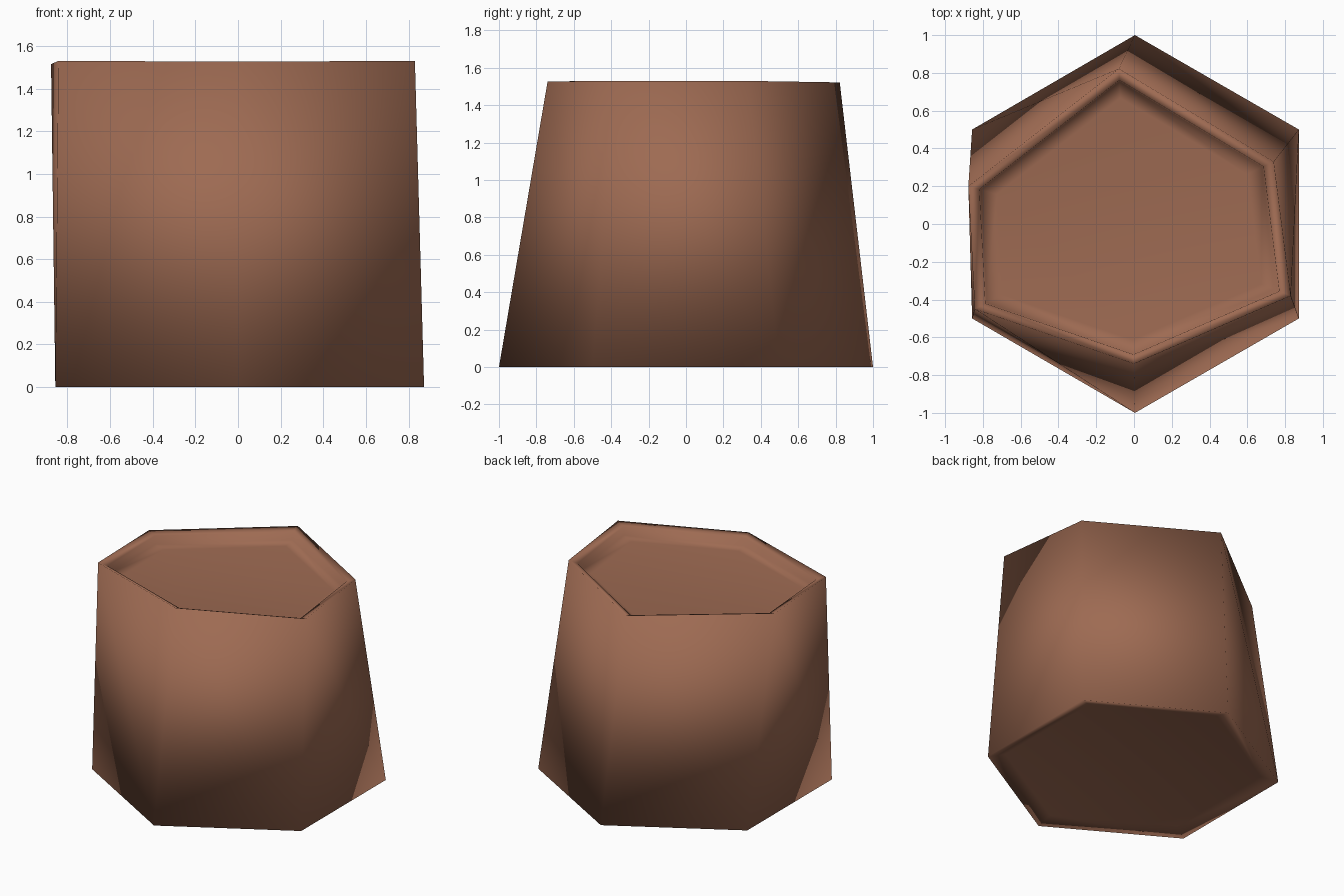
import bpy, bmesh
from mathutils import Vector

if "Cube" in bpy.data.objects:
    bpy.data.objects.remove(bpy.data.objects["Cube"])

bark = bpy.data.materials.new("warm brown")
bark.diffuse_color = (0.34, 0.145, 0.085, 1)
bark.use_nodes = True
bark.node_tree.nodes["Principled BSDF"].inputs["Base Color"].default_value = bark.diffuse_color

# outlines, clockwise from the back corner
base = [(0.005, 1, 0), (0.873, 0.5, 0), (0.873, -0.5, 0),
        (0.005, -1, 0), (-0.857, -0.5, 0), (-0.857, 0.5, 0)]
rim = [(-0.08, 0.822, 1.522), (0.74, 0.33, 1.53), (0.83, -0.38, 1.53),
       (0.0, -0.74, 1.527), (-0.843, -0.45, 1.53), (-0.877, 0.2, 1.515)]


def inset(ring, scale, drop):
    """Shrink a ring towards its centre and lower it."""
    c = sum((Vector(p) for p in ring), Vector()) / len(ring)
    out = []
    for p in ring:
        q = c + (Vector(p) - c) * scale
        out.append((q.x, q.y, p[2] - drop))
    return out


# bottom inset, base, rim, ledge, foot of the recess wall, floor inset
rings = [inset(base, 0.88, -0.03), base, rim, inset(rim, 0.93, 0.02),
         inset(rim, 0.92, 0.08), inset(rim, 0.82, 0.09)]

bm = bmesh.new()
loops = [[bm.verts.new(p) for p in r] for r in rings]
for a, b in zip(loops, loops[1:]):
    for i in range(6):
        j = (i + 1) % 6
        bm.faces.new((a[i], a[j], b[j], b[i]))
bm.faces.new(loops[0])
bm.faces.new(loops[-1])
bmesh.ops.recalc_face_normals(bm, faces=bm.faces)
for f in bm.faces:
    f.smooth = True

mesh = bpy.data.meshes.new("stump")
bm.to_mesh(mesh)
bm.free()
mesh.materials.append(bark)
stump = bpy.data.objects.new("stump", mesh)
bpy.context.collection.objects.link(stump)
